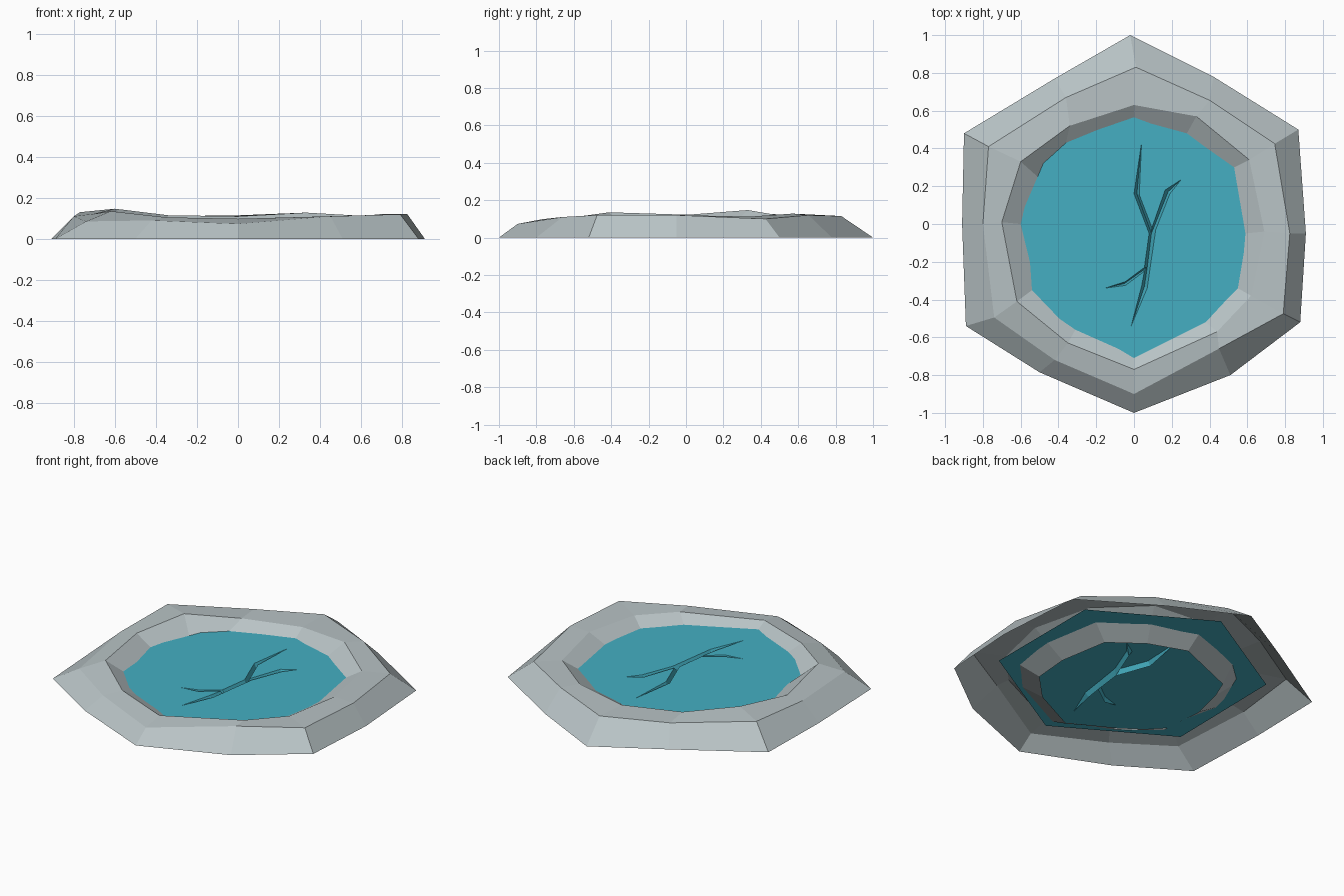
import bpy, bmesh

if "Cube" in bpy.data.objects:
    bpy.data.objects.remove(bpy.data.objects["Cube"])

WATER_Z = 0.065


def material(name, rgb):
    m = bpy.data.materials.new(name)
    m.diffuse_color = (*rgb, 1)
    m.use_nodes = True
    m.node_tree.nodes["Principled BSDF"].inputs["Base Color"].default_value = m.diffuse_color
    return m


def finish(name, bm, mat):
    """Turn every face upward, then make the object."""
    bm.normal_update()
    for f in bm.faces:
        f.smooth = False
        if f.normal.z < 0:
            f.normal_flip()
    me = bpy.data.meshes.new(name)
    bm.to_mesh(me)
    bm.free()
    me.materials.append(mat)
    ob = bpy.data.objects.new(name, me)
    bpy.context.collection.objects.link(ob)
    return ob


rock = material("grey rock", (0.48, 0.545, 0.56))
teal = material("teal water", (0.058, 0.43, 0.54))

# Rock rim: twelve-sided rings, clockwise from the back point
foot = [(-.02, 1), (.42, .78), (.87, .5), (.91, -.05), (.88, -.52), (.51, -.8),
        (0, -1), (-.5, -.785), (-.89, -.54), (-.91, 0), (-.9, .48), (-.42, .77)]
crest = [(.01, .83, .115), (.4, .655, .12), (.745, .425, .10), (.825, -.05, .12),
         (.79, -.475, .12), (.45, -.66, .11), (0, -.9, .073), (-.42, -.72, .09),
         (-.74, -.495, .085), (-.8, 0, .11), (-.77, .41, .13), (-.36, .67, .11)]
rim = [(0, .63, .11), (.33, .57, .128), (.61, .34, .112), (.69, -.04, .12),
       (.62, -.38, .112), (.44, -.57, .11), (0, -.77, .098), (-.35, -.63, .105),
       (-.62, -.41, .135), (-.7, .01, .122), (-.6, .33, .147), (-.34, .52, .115)]
shore = [(0, .565), (.28, .48), (.53, .3), (.59, -.05), (.55, -.34), (.38, -.52),
         (0, -.71), (-.31, -.56), (-.54, -.35), (-.6, 0), (-.51, .25), (-.36, .43)]
# the inner wall runs on below the water down to the ground
base = []
for (rx, ry, rz), (sx, sy) in zip(rim, shore):
    k = rz / (rz - WATER_Z)
    base.append((rx + (sx - rx) * k, ry + (sy - ry) * k, 0))

bm = bmesh.new()
rings = [[bm.verts.new(p) for p in ring]
         for ring in ([(x, y, 0) for x, y in foot], crest, rim, base)]
for a, b in zip(rings, rings[1:]):
    for i in range(12):
        j = (i + 1) % 12
        bm.faces.new((a[i], a[j], b[j], b[i]))
finish("rock_rim", bm, rock)

# Water: hexagonal sheet with a branching V-shaped crack
bm = bmesh.new()
hexagon = [(0, .76), (.67, .37), (.67, -.38), (0, -.77), (-.66, -.38), (-.65, .38)]
floor = {"B": (.055, -.33), "C": (.07, -.23), "D": (.092, -.05),
         "E": (.18, .17), "F": (-.05, -.315), "G": (.015, .16)}
outline = [(-.015, -.54, ""), (.07, -.34, "B"), (.09, -.2, "C"), (.115, -.03, "D"),
           (.19, .16, "E"), (.25, .235, ""), (.165, .18, "E"), (.095, -.02, "D"),
           (.028, .155, "G"), (.04, .43, ""), (.0, .16, "G"), (.08, -.05, "D"),
           (.055, -.23, "C"), (-.045, -.305, "F"), (-.155, -.34, ""),
           (-.045, -.325, "F"), (.055, -.25, "C"), (.04, -.33, "B")]
outer = [bm.verts.new((x, y, WATER_Z)) for x, y in hexagon]
lip = [bm.verts.new((x, y, WATER_Z)) for x, y, _ in outline]
edges = [bm.edges.new((loop[i - 1], loop[i]))
         for loop in (outer, lip) for i in range(len(loop))]
bmesh.ops.triangle_fill(bm, use_beauty=True, use_dissolve=False,
                        edges=edges, normal=(0, 0, 1))
# crack walls fall from the lip to the branch centre lines
deep = {k: bm.verts.new((x, y, WATER_Z - .03)) for k, (x, y) in floor.items()}
low = [deep.get(k, lip[i]) for i, (_, _, k) in enumerate(outline)]
for i in range(len(lip)):
    corners = [lip[i - 1], lip[i], low[i], low[i - 1]]
    bm.faces.new(list(dict.fromkeys(corners)))
finish("cracked_water", bm, teal)
